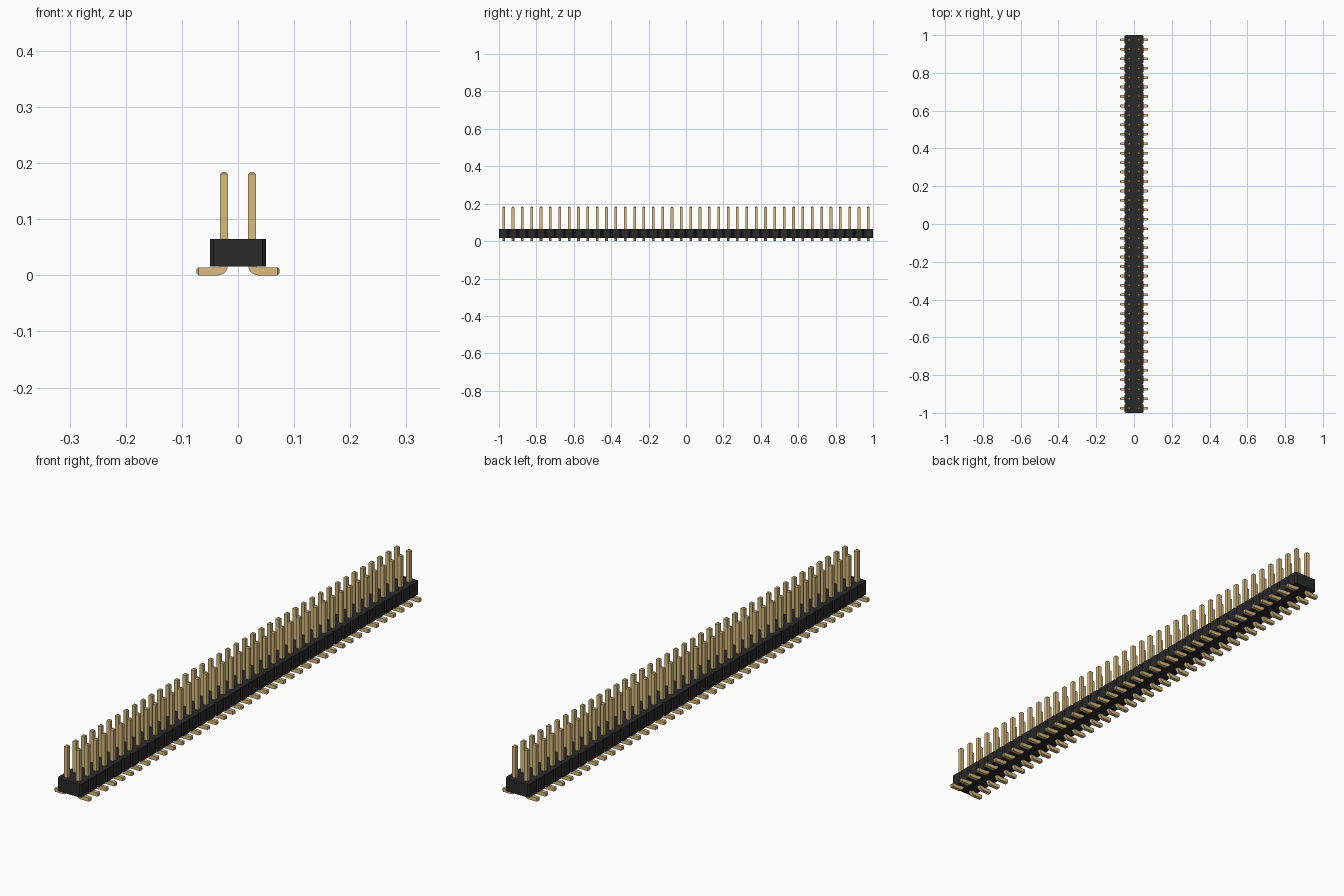
import bpy, bmesh
from math import sin, cos, pi, radians
from mathutils import Vector

if "Cube" in bpy.data.objects:
    bpy.data.objects.remove(bpy.data.objects["Cube"])

COUNT, PITCH = 40, 0.05
HALF = 0.007          # half thickness of a pin
TIP = 0.0035          # chamfer at pin ends
ROW_X = 0.025         # distance of each pin row from the middle
TOP, TOE = 0.184, 0.074
BEND = 0.011          # centreline bend radius


def material(name, color):
    m = bpy.data.materials.new(name)
    m.use_nodes = True
    m.diffuse_color = (*color, 1)
    m.node_tree.nodes["Principled BSDF"].inputs["Base Color"].default_value = (*color, 1)
    return m


def finish(name, bm, mat):
    bmesh.ops.recalc_face_normals(bm, faces=bm.faces)
    mesh = bpy.data.meshes.new(name)
    bm.to_mesh(mesh)
    bm.free()
    mesh.materials.append(mat)
    obj = bpy.data.objects.new(name, mesh)
    bpy.context.collection.objects.link(obj)
    return obj


gold = material("gold", (0.708, 0.504, 0.21))
black = material("black plastic", (0.023, 0.0225, 0.0225))

# Housing: notched outline, one chamfered segment per pin pair, extruded upward
bm = bmesh.new()
wide, cut, bottom, top = 0.05, 0.006, 0.016, 0.065
side = []
for i in range(COUNT):
    y = -1 + i * PITCH
    side += [(wide - cut, y), (wide, y + cut), (wide, y + PITCH - cut)]
side.append((wide - cut, 1))
outline = side + [(-x, y) for x, y in reversed(side)]
face = bm.faces.new([bm.verts.new((x, y, bottom)) for x, y in outline])
extruded = bmesh.ops.extrude_face_region(bm, geom=[face], use_keep_orig=True)
bmesh.ops.translate(bm, vec=(0, 0, top - bottom),
                    verts=[v for v in extruded["geom"] if isinstance(v, bmesh.types.BMVert)])
finish("housing", bm, black)

# Pin: square section swept down the post, round the bend and out along the foot
stations = [(ROW_X, TOP, 0, HALF - TIP), (ROW_X, TOP - TIP, 0, HALF)]
steps = 6
for k in range(steps + 1):
    a = pi / 2 * k / steps
    stations.append((ROW_X + BEND - BEND * cos(a),
                     HALF + BEND - BEND * sin(a), a, HALF))
stations += [(TOE - TIP, HALF, pi / 2, HALF), (TOE, HALF, pi / 2, HALF - TIP)]

bm = bmesh.new()
rings = []
for x, z, a, h in stations:
    across = Vector((cos(a), 0, sin(a))) * h
    depth = Vector((0, h, 0))
    centre = Vector((x, -1 + PITCH / 2, z))
    rings.append([bm.verts.new(centre + across * s + depth * t)
                  for s, t in ((-1, -1), (1, -1), (1, 1), (-1, 1))])
for r, q in zip(rings, rings[1:]):
    for j in range(4):
        n = (j + 1) % 4
        bm.faces.new((r[j], r[n], q[n], q[j]))
bm.faces.new(rings[0])
bm.faces.new(rings[-1])
pins = finish("pins", bm, gold)

bpy.ops.object.select_all(action="DESELECT")
pins.select_set(True)
bpy.context.view_layer.objects.active = pins
bpy.ops.object.shade_smooth_by_angle(angle=radians(30))

# Second row mirrored, then both rows repeated along the housing
pins.modifiers.new("other row", "MIRROR")
array = pins.modifiers.new("repeat", "ARRAY")
array.count = COUNT
array.use_relative_offset = False
array.use_constant_offset = True
array.constant_offset_displace = (0, PITCH, 0)
